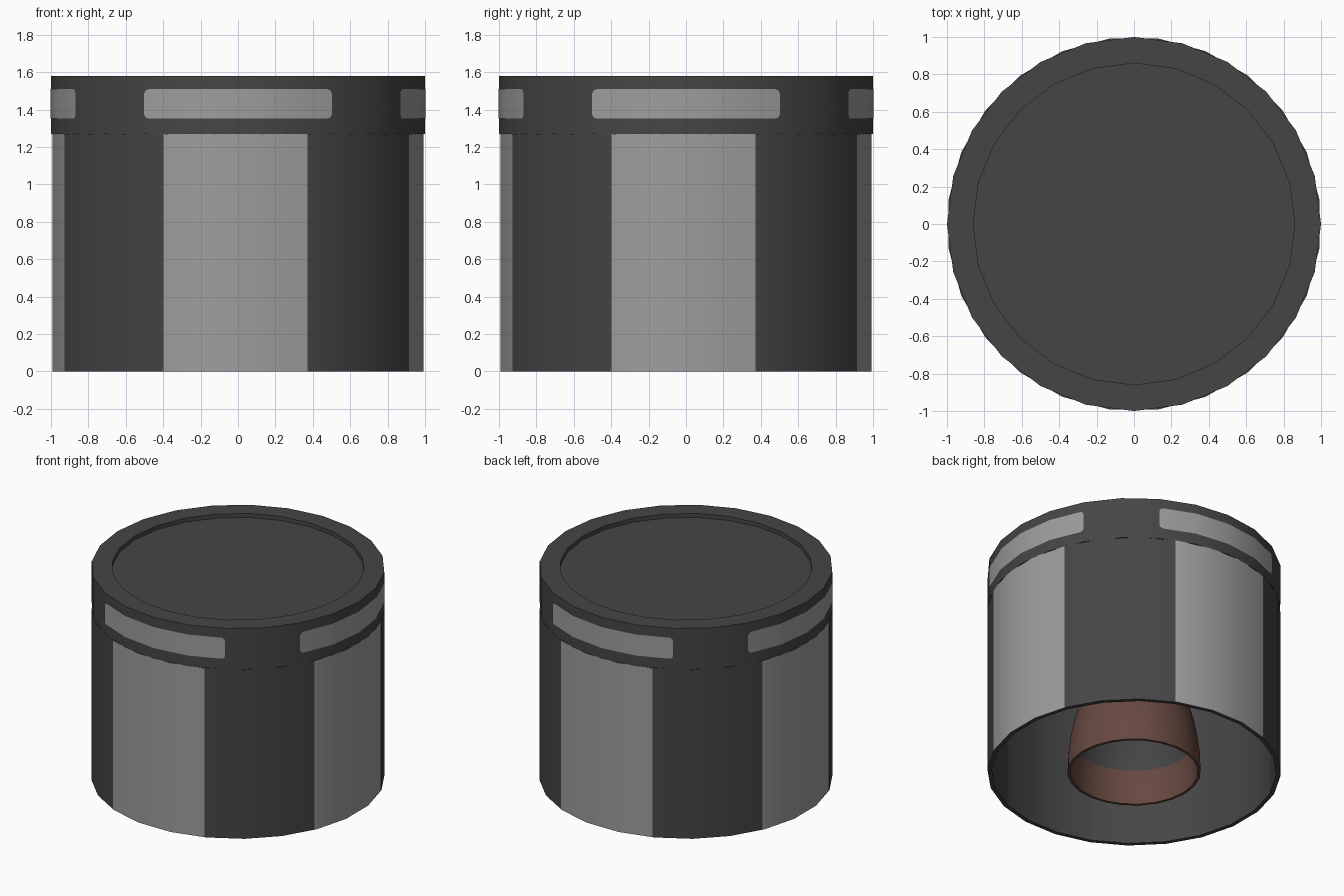
import bpy, bmesh, math
from mathutils import Vector

if "Cube" in bpy.data.objects:
    bpy.data.objects.remove(bpy.data.objects["Cube"])


def material(name, rgb):
    m = bpy.data.materials.new(name)
    m.diffuse_color = (*rgb, 1)
    m.use_nodes = True
    m.node_tree.nodes["Principled BSDF"].inputs["Base Color"].default_value = m.diffuse_color
    return m


DARK = material("dark grey", (0.060, 0.060, 0.060))
LIGHT = material("light grey", (0.34, 0.34, 0.34))
RED = material("red brown", (0.135, 0.066, 0.052))
SIDES = 24


def finish(name, bm, mats):
    me = bpy.data.meshes.new(name)
    bm.to_mesh(me)
    bm.free()
    for m in mats:
        me.materials.append(m)
    for p in me.polygons:
        p.use_smooth = True
    me.set_sharp_from_angle(angle=math.radians(30))
    ob = bpy.data.objects.new(name, me)
    bpy.context.collection.objects.link(ob)
    return ob


def lathe(profile, phase=0.0, loop=False):
    """Revolve (radius, z) points about z; radius 0 becomes a pole."""
    bm = bmesh.new()
    rings = []
    for r, z in profile:
        if r == 0:
            rings.append([bm.verts.new((0, 0, z))] * SIDES)
        else:
            rings.append([bm.verts.new((r * math.cos(a), r * math.sin(a), z))
                          for a in (math.tau * i / SIDES + phase for i in range(SIDES))])
    pairs = list(zip(rings, rings[1:])) + ([(rings[-1], rings[0])] if loop else [])
    for lo, hi in pairs:
        for i in range(SIDES):
            j = (i + 1) % SIDES
            bm.faces.new(list(dict.fromkeys((lo[i], lo[j], hi[j], hi[i]))))
    bmesh.ops.recalc_face_normals(bm, faces=bm.faces)
    return bm


def outward(f):
    c = f.calc_center_median()
    return f.normal.dot(Vector((c.x, c.y, 0))) > 0


# Lower shell, open underneath, with four light panels
START, END = -23.46, 21.8
bm = lathe([(1, 0), (1, 1.27), (0.97, 1.27), (0.97, 0)], math.radians(7.5), True)
for deg in (START, END, START + 90, END + 90):
    t = math.radians(deg)
    bmesh.ops.bisect_plane(bm, geom=bm.verts[:] + bm.edges[:] + bm.faces[:], dist=1e-5,
                           plane_co=(0, 0, 0), plane_no=(-math.sin(t), math.cos(t), 0))
bm.normal_update()
for f in bm.faces:
    c = f.calc_center_median()
    a = math.degrees(math.atan2(c.y, c.x))
    if abs(f.normal.z) < 0.5 and outward(f) and (a - START) % 90 < END - START:
        f.material_index = 1
finish("lower_shell", bm, [DARK, LIGHT])

# Upper cap ring with recessed top
finish("top_cap", lathe([(0, 1.27), (1, 1.27), (1, 1.58), (0.86, 1.58),
                         (0.86, 1.55), (0, 1.55)]), [DARK])

# Light rounded strips on the cap
COLUMNS = [(-30, 0.055), (-29.6, 0.071), (-28.5, 0.079), (-15, 0.079), (0, 0.079),
           (15, 0.079), (28.5, 0.079), (29.6, 0.071), (30, 0.055)]
for k, side in enumerate(("right", "back", "left", "front")):
    bm = bmesh.new()
    prev = None
    for deg, half in COLUMNS:
        r = math.cos(math.radians(7.5)) / math.cos(math.radians(deg % 15 - 7.5)) + 0.003
        a = math.radians(deg + 90 * k)
        x, y = r * math.cos(a), r * math.sin(a)
        cur = [bm.verts.new((x, y, 1.43 - half)), bm.verts.new((x, y, 1.43 + half))]
        if prev:
            bm.faces.new((prev[0], cur[0], cur[1], prev[1]))
        prev = cur
    finish("cap_strip_" + side, bm, [LIGHT])

# Engine bell inside the shell: red outside, grey deep inside
heights = (0, 0.13, 0.25, 0.4, 0.55, 0.7, 0.85)
bell = [(0.455 - 0.3 * z * z, z) for z in heights]
inner = [(r - 0.02, z) for r, z in bell]
bm = lathe([(0, 0.9)] + [(0.2, 0.9)] + bell[::-1] + inner + [(0, 0.86)])
for f in bm.faces:
    if f.calc_center_median().z > 0.25 and (not outward(f) or f.normal.z < -0.9):
        f.material_index = 1
finish("engine_bell", bm, [RED, DARK])

# Engine block joining the bell to the cap
finish("engine_block", lathe([(0, 0.88), (0.2, 0.88), (0.2, 1.27), (0, 1.27)]), [DARK])
